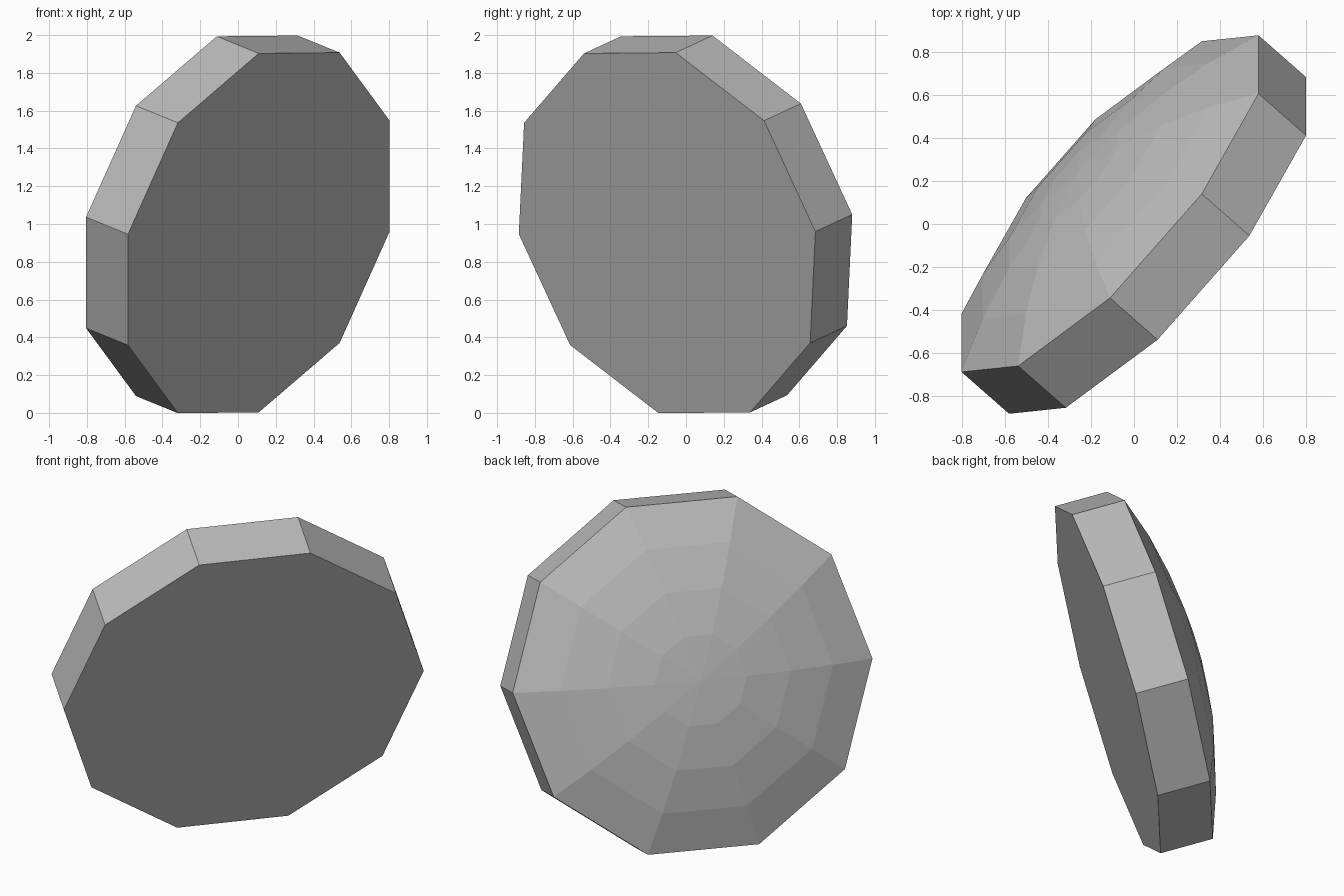
import bpy
import bmesh
from math import sin, cos, pi, radians
from mathutils import Vector, Matrix

cube = bpy.data.objects.get("Cube")
if cube:
    bpy.data.objects.remove(cube)

SIDES, RADIUS, WALL = 10, 1.047, 0.309
DOME_ANGLE, DOME_BANDS = radians(23.4), 4

# Single grey material
grey = bpy.data.materials.new("plain grey")
grey.use_nodes = True
colour = (0.5, 0.5, 0.5, 1)
grey.diffuse_color = colour
grey.node_tree.nodes["Principled BSDF"].inputs["Base Color"].default_value = colour

# Profile as (radius, height): wall, then a shallow spherical dome
ball = RADIUS / sin(DOME_ANGLE)
profile = [(RADIUS, 0)]
for i in range(DOME_BANDS, 0, -1):
    a = DOME_ANGLE * i / DOME_BANDS
    profile.append((ball * sin(a), WALL + ball * (cos(a) - cos(DOME_ANGLE))))

# Ten-sided disc: flat base, straight wall, domed back
bm = bmesh.new()
rings = []
for r, h in profile:
    rings.append([bm.verts.new((r * cos(2 * pi * k / SIDES), r * sin(2 * pi * k / SIDES), h))
                  for k in range(SIDES)])
apex = bm.verts.new((0, 0, WALL + ball * (1 - cos(DOME_ANGLE))))
bm.faces.new(rings[0])
for low, high in zip(rings, rings[1:]):
    for k in range(SIDES):
        n = (k + 1) % SIDES
        bm.faces.new((low[k], low[n], high[n], high[k]))
for k in range(SIDES):
    bm.faces.new((rings[-1][k], rings[-1][(k + 1) % SIDES], apex))
bmesh.ops.recalc_face_normals(bm, faces=bm.faces)

# Tilt the disc so its dome faces back, sideways and slightly up
first = Vector((0, -0.42, 0.907)).normalized()
axis = Vector((-0.718, 0.631, 0.292))
axis = (axis - first * axis.dot(first)).normalized()
tilt = Matrix((first, axis.cross(first), axis)).transposed().to_4x4()
bm.transform(Matrix.Translation((0.11, -0.1, 0.953)) @ tilt)

mesh = bpy.data.meshes.new("domed_disc")
bm.to_mesh(mesh)
bm.free()
mesh.materials.append(grey)
disc = bpy.data.objects.new("domed_disc", mesh)
bpy.context.collection.objects.link(disc)
